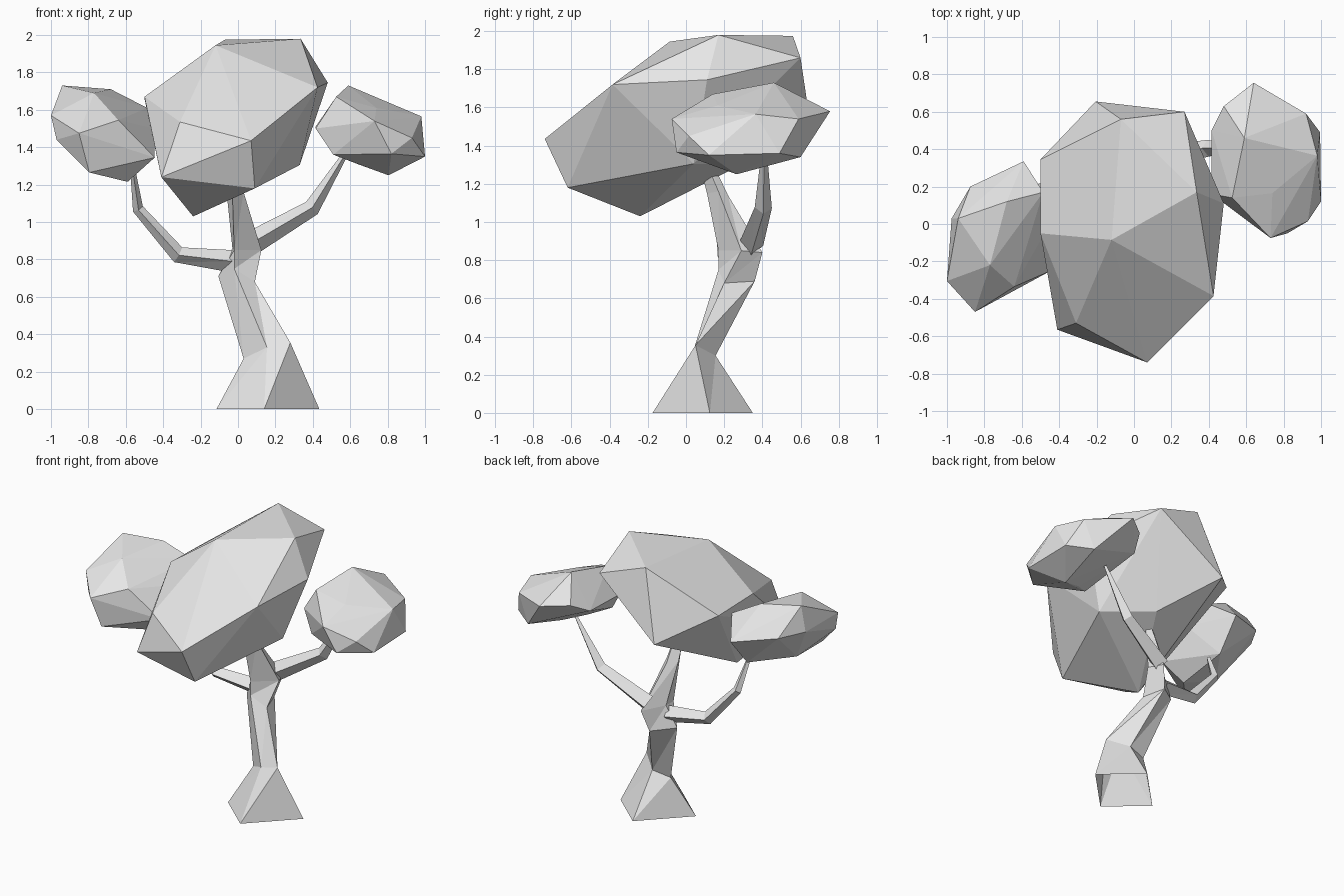
import bpy
import bmesh
from mathutils import Vector
from mathutils.geometry import closest_point_on_tri

default_cube = bpy.data.objects.get("Cube")
if default_cube:
    bpy.data.objects.remove(default_cube, do_unlink=True)

# One plain material for the whole tree
grey = bpy.data.materials.new("light_grey")
grey.use_nodes = True
GREY_VALUE = (0.8, 0.8, 0.8, 1)
grey.diffuse_color = GREY_VALUE
grey.node_tree.nodes["Principled BSDF"].inputs["Base Color"].default_value = GREY_VALUE


def finish(name, bm):
    """Turn a bmesh into a flat shaded object."""
    bmesh.ops.recalc_face_normals(bm, faces=bm.faces[:])
    mesh = bpy.data.meshes.new(name)
    bm.to_mesh(mesh)
    bm.free()
    mesh.materials.append(grey)
    obj = bpy.data.objects.new(name, mesh)
    bpy.context.scene.collection.objects.link(obj)
    return obj


def crown(name, points):
    """Faceted foliage: a hull around corner points, dented in to any inner point."""
    bm = bmesh.new()
    for point in points:
        bm.verts.new(point)
    bmesh.ops.convex_hull(bm, input=bm.verts[:])
    bmesh.ops.triangulate(bm, faces=bm.faces[:])
    for inner in [v for v in bm.verts if not v.link_faces]:
        def gap(face):
            corners = [v.co for v in face.verts]
            return (closest_point_on_tri(inner.co, *corners) - inner.co).length
        nearest = min(bm.faces, key=gap)
        ring = nearest.verts[:]
        bm.faces.remove(nearest)
        for a, b in zip(ring, ring[1:] + ring[:1]):
            bm.faces.new((a, b, inner))
    return finish(name, bm)


def loft(name, rings):
    """Skin a chain of rings with triangles; the ends are buried, so left open."""
    bm = bmesh.new()
    loops = [[bm.verts.new(p) for p in ring] for ring in rings]
    for lower, upper in zip(loops, loops[1:]):
        count = len(lower)
        for i in range(count):
            j = (i + 1) % count
            bm.faces.new((lower[i], lower[j], upper[j]))
            bm.faces.new((lower[i], upper[j], upper[i]))
    return finish(name, bm)


def branch(name, path, radii):
    """Four sided tapering limb along a path."""
    points = [Vector(p) for p in path]
    rings = []
    for i, (point, radius) in enumerate(zip(points, radii)):
        before, after = points[max(i - 1, 0)], points[min(i + 1, len(points) - 1)]
        along = (after - before).normalized()
        side = along.cross(Vector((0, 1, 0))).normalized()
        depth = side.cross(along).normalized()
        rings.append([point + d * radius for d in (side, depth, -side, -depth)])
    return loft(name, rings)


# Trunk: flared four sided foot, leaning shaft and fork
# (corners run front, right, back, left)
loft("trunk", [
    [(.14, -.175, 0), (.435, .125, 0), (.18, .35, 0), (-.115, .05, 0)],
    [(.155, .04, .33), (.28, .05, .355), (.16, .155, .3), (.03, .13, .27)],
    [(-.02, .17, .75), (.09, .2, .68), (.04, .36, .69), (-.105, .25, .71)],
    [(-.02, .17, .85), (.125, .29, .85), (.08, .4, .84), (-.03, .27, .86)],
    [(-.03, .11, 1.15), (.03, .17, 1.16), (.0, .22, 1.14), (-.06, .17, 1.15)],
    [(-.03, .06, 1.35), (.0, .09, 1.35), (-.02, .12, 1.35), (-.06, .09, 1.35)],
])

# Side limbs
branch("left_branch",
       [(.06, .34, .88), (.395, .405, 1.075), (.59, .41, 1.39)],
       (.065, .045, .012))
branch("right_branch",
       [(-.03, .24, .79), (-.32, .21, .825), (-.535, .18, 1.07), (-.56, .09, 1.26)],
       (.06, .045, .03, .015))

# Large central crown
crown("main_crown", [
    (-.12, -.085, 1.945), (.335, .17, 1.98), (-.07, .56, 1.975),
    (.27, .6, 1.86), (.425, -.385, 1.72), (.07, -.74, 1.435),
    (-.31, -.53, 1.535), (-.41, -.565, 1.24), (.09, -.62, 1.18),
    (-.24, -.24, 1.03), (.33, .04, 1.305), (.48, .11, 1.745),
    (-.5, -.05, 1.67), (-.5, .345, 1.66), (-.205, .655, 1.49),
    (.05, .29, 1.3),
])

# Smaller crowns on the side limbs
crown("right_crown", [
    (-.94, .03, 1.73), (-.68, .12, 1.71), (-.77, -.22, 1.69),
    (-1, -.305, 1.57), (-.85, -.47, 1.475), (-.64, -.335, 1.545),
    (-.445, -.25, 1.345), (-.59, -.2, 1.215), (-.795, -.42, 1.265),
    (-.8, -.12, 1.27), (-.59, .335, 1.49), (-.875, .2, 1.54),
    (-.97, -.32, 1.44), (-.485, .17, 1.61), (-.6, .16, 1.28),
    (-.975, .03, 1.55), (-.45, 0, 1.5),
])
crown("left_crown", [
    (.59, .46, 1.73), (.525, .14, 1.67), (.73, -.075, 1.54),
    (.98, .365, 1.565), (1, .12, 1.35), (.93, .015, 1.45),
    (.805, .265, 1.25), (.82, -.05, 1.365), (.64, .755, 1.58),
    (.92, .59, 1.54), (.995, .49, 1.36), (.84, .6, 1.34),
    (.64, .2, 1.31), (.51, .11, 1.36), (.415, .16, 1.5),
    (.415, .5, 1.51), (.48, .63, 1.58), (.74, .165, 1.61),
])
